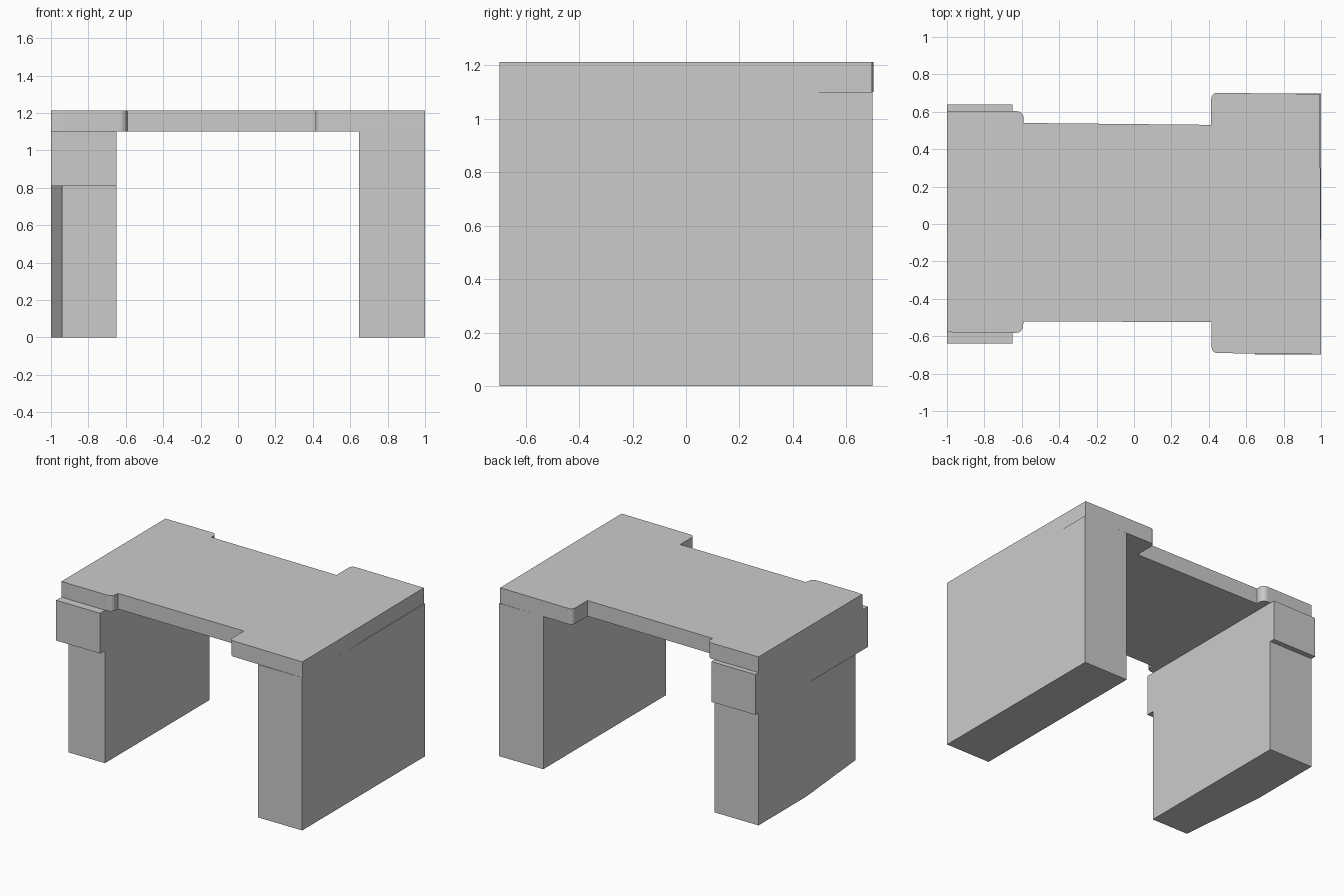
import bpy, bmesh
from math import sin, cos, radians

if "Cube" in bpy.data.objects:
    bpy.data.objects.remove(bpy.data.objects["Cube"])


def extrude_outline(name, points, z0, z1):
    """Closed counter-clockwise XY outline extruded from z0 to z1."""
    bm = bmesh.new()
    face = bm.faces.new([bm.verts.new((x, y, z0)) for x, y in points])
    new = bmesh.ops.extrude_face_region(bm, geom=[face])
    top = [v for v in new["geom"] if isinstance(v, bmesh.types.BMVert)]
    bmesh.ops.translate(bm, verts=top, vec=(0, 0, z1 - z0))
    bmesh.ops.recalc_face_normals(bm, faces=bm.faces[:])
    mesh = bpy.data.meshes.new(name)
    bm.to_mesh(mesh)
    bm.free()
    ob = bpy.data.objects.new(name, mesh)
    bpy.context.collection.objects.link(ob)
    return ob


def rect(x0, x1, y0, y1):
    return [(x0, y0), (x1, y0), (x1, y1), (x0, y1)]


def arc(cx, cy, r, start, end, steps=4):
    angles = [radians(start + (end - start) * i / steps) for i in range(steps + 1)]
    return [(cx + r * cos(a), cy + r * sin(a)) for a in angles]


LEG_TOP, TOP = 1.10, 1.213

# Table top: narrow waist between two wider ends with rounded shoulders
outline = [(-1, -0.577), (-0.93, -0.582)]
outline += arc(-0.63, -0.546, 0.036, 270, 360)
outline += [(-0.59, -0.52), (0.415, -0.525)]
outline += arc(0.446, -0.659, 0.031, 180, 270)
outline += [(1, -0.697), (1, -0.3), (0.993, 0.695)]
outline += arc(0.444, 0.67, 0.031, 90, 180)
outline += [(0.413, 0.53), (-0.59, 0.54)]
outline += arc(-0.626, 0.567, 0.036, 0, 90)
outline += [(-1, 0.603)]
extrude_outline("table_top", outline, LEG_TOP, TOP)

# Right leg: full-depth slab
extrude_outline("right_leg", rect(0.648, 1, -0.698, 0.698), 0, LEG_TOP)

# Left leg: wide collar above a narrower slab whose outer face bends inward
extrude_outline("left_leg_collar", rect(-1, -0.65, -0.64, 0.64), 0.81, LEG_TOP)
extrude_outline("left_leg", [(-0.94, -0.585), (-0.65, -0.585), (-0.65, 0.603),
                             (-1, 0.603), (-1, 0.06)], 0, 0.81)
